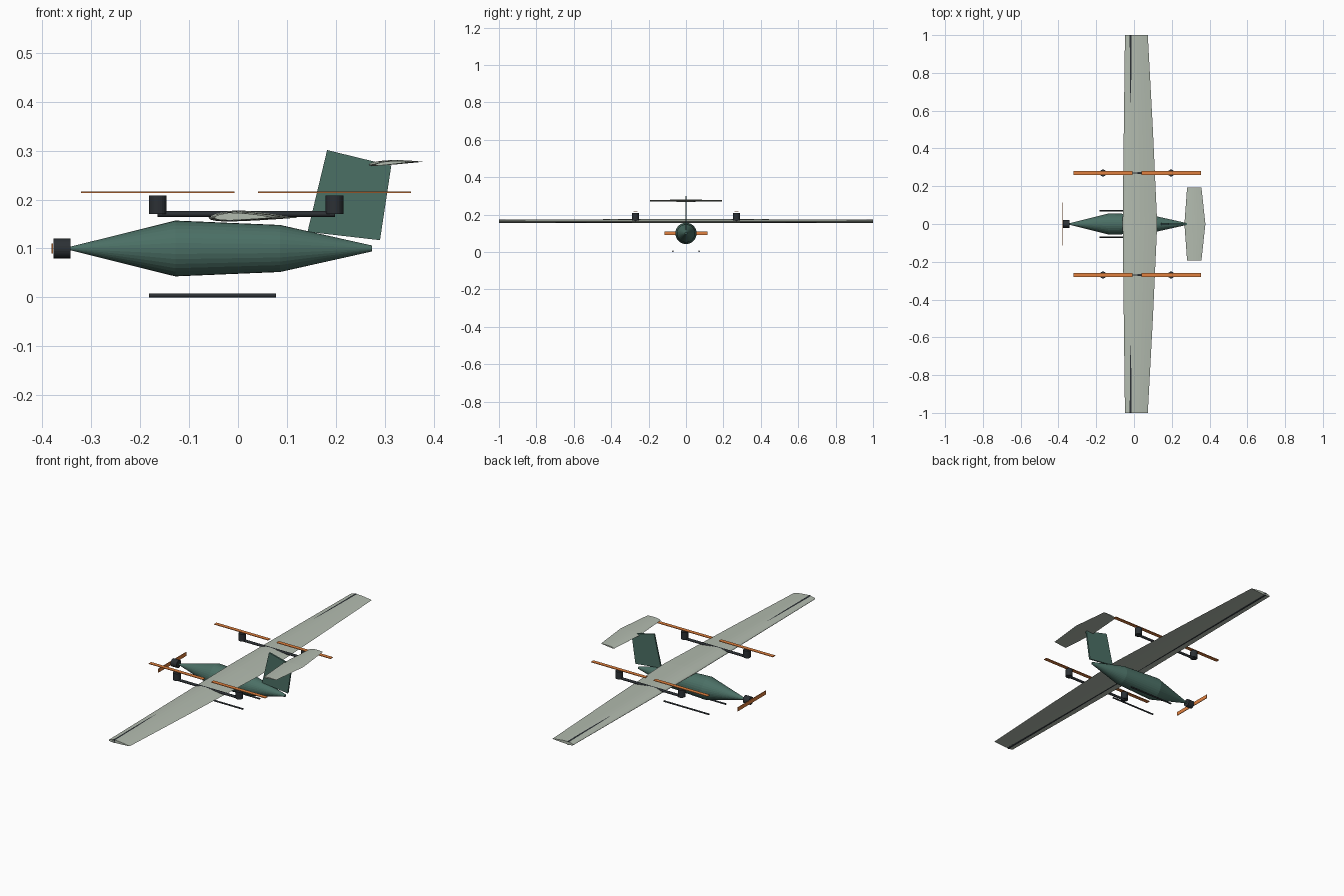
import bpy, bmesh, math
from mathutils import Matrix

if "Cube" in bpy.data.objects:
    bpy.data.objects.remove(bpy.data.objects["Cube"])


def material(name, rgb):
    m = bpy.data.materials.new(name)
    m.diffuse_color = (*rgb, 1)
    m.use_nodes = True
    m.node_tree.nodes["Principled BSDF"].inputs["Base Color"].default_value = m.diffuse_color
    return m


GREEN = material("green", (0.07, 0.16, 0.13))
PALE = material("pale", (0.45, 0.50, 0.43))
DARK = material("dark", (0.025, 0.03, 0.035))
ORANGE = material("orange", (0.75, 0.22, 0.05))


def finish(name, bm, mat):
    bmesh.ops.recalc_face_normals(bm, faces=bm.faces)
    me = bpy.data.meshes.new(name)
    bm.to_mesh(me)
    bm.free()
    me.materials.append(mat)
    ob = bpy.data.objects.new(name, me)
    bpy.context.collection.objects.link(ob)
    return ob


def box(name, loc, size, mat):
    bm = bmesh.new()
    bmesh.ops.create_cube(bm, size=1, matrix=Matrix.Translation(loc) @ Matrix.Diagonal((*size, 1)))
    return finish(name, bm, mat)


def tube(name, loc, r, length, axis, mat, sides=16):
    rot = {'X': Matrix.Rotation(math.pi / 2, 4, 'Y'),
           'Y': Matrix.Rotation(math.pi / 2, 4, 'X'), 'Z': Matrix()}[axis]
    bm = bmesh.new()
    bmesh.ops.create_cone(bm, cap_ends=True, segments=sides, radius1=r, radius2=r,
                          depth=length, matrix=Matrix.Translation(loc) @ rot)
    return finish(name, bm, mat)


def loft(name, rings, mat):
    bm = bmesh.new()
    vs = [[bm.verts.new(p) for p in ring] for ring in rings]
    n = len(vs[0])
    for a, b in zip(vs, vs[1:]):
        for i in range(n):
            j = (i + 1) % n
            bm.faces.new((a[i], a[j], b[j], b[i]))
    bm.faces.new(vs[0])
    bm.faces.new(vs[-1])
    return finish(name, bm, mat)


def airfoil(y, x0, x1, z0, thick, camber, rise=0.0, n=12):
    # cambered section, upper side from trailing edge forward, then lower side back
    c = x1 - x0

    def pt(u, s):
        t = 5 * thick * (0.2969 * math.sqrt(u) - 0.126 * u - 0.3516 * u**2 + 0.2843 * u**3 - 0.1036 * u**4)
        m = 0.4
        h = camber * ((2 * m * u - u * u) / m**2 if u < m
                      else (1 - 2 * m + 2 * m * u - u * u) / (1 - m)**2)
        return (x0 + u * c, y, z0 + c * (h + s * t) + rise * u)
    us = [(1 - math.cos(math.pi * i / n)) / 2 for i in range(n + 1)]
    return [pt(u, 1) for u in reversed(us)] + [pt(u, -1) for u in us[1:-1]] + [pt(1, -1.5)]


# Fuselage
SIDES = 32
loft("fuselage", [[(x, r * math.cos(2 * math.pi * i / SIDES), 0.10 + r * math.sin(2 * math.pi * i / SIDES))
                   for i in range(SIDES)]
                  for x, r in ((-0.345, 0.003), (-0.128, 0.057), (0.086, 0.048), (0.274, 0.006))], GREEN)

# Wing and spar
loft("wing", [airfoil(y, a, b, 0.163, 0.12, 0.02) for y, a, b in
              ((-1, -0.048, 0.073), (-0.5, -0.054, 0.100), (0, -0.06, 0.123),
               (0.5, -0.054, 0.100), (1, -0.048, 0.073))], PALE)
tube("wing_spar", (-0.017, 0, 0.1645), 0.0095, 2.0, 'Y', DARK)

# Tail fin and tailplane
fin = ((0.142, 0.134), (0.29, 0.117), (0.313, 0.269), (0.182, 0.301))
loft("tail_fin", [[(x, y, z) for x, z in fin] for y in (-0.004, 0.004)], GREEN)
loft("tailplane", [airfoil(y, a, b, 0.271, 0.09, 0.02, 0.006) for y, a, b in
                   ((-0.193, 0.281, 0.357), (0, 0.267, 0.378), (0.193, 0.281, 0.357))], PALE)

# Nose motor and propeller
tube("nose_motor", (-0.3595, 0, 0.10), 0.02, 0.034, 'X', DARK, 24)
box("nose_propeller", (-0.3795, 0, 0.10), (0.003, 0.23, 0.02), ORANGE)

# Lift booms, motors, rotors and landing skids on both sides
for side, s in (("left", -1), ("right", 1)):
    y = 0.27 * s
    tube(f"{side}_boom", (0.017, y, 0.1705), 0.0065, 0.362, 'X', DARK)
    for end, x in (("front", -0.164), ("rear", 0.197)):
        tube(f"{side}_{end}_motor", (x, y, 0.189), 0.018, 0.038, 'Z', DARK, 24)
        box(f"{side}_{end}_rotor", (x, y, 0.2145), (0.313, 0.02, 0.003), ORANGE)
    tube(f"{side}_skid", (-0.052, 0.07 * s, 0.004), 0.004, 0.26, 'X', DARK, 12)
